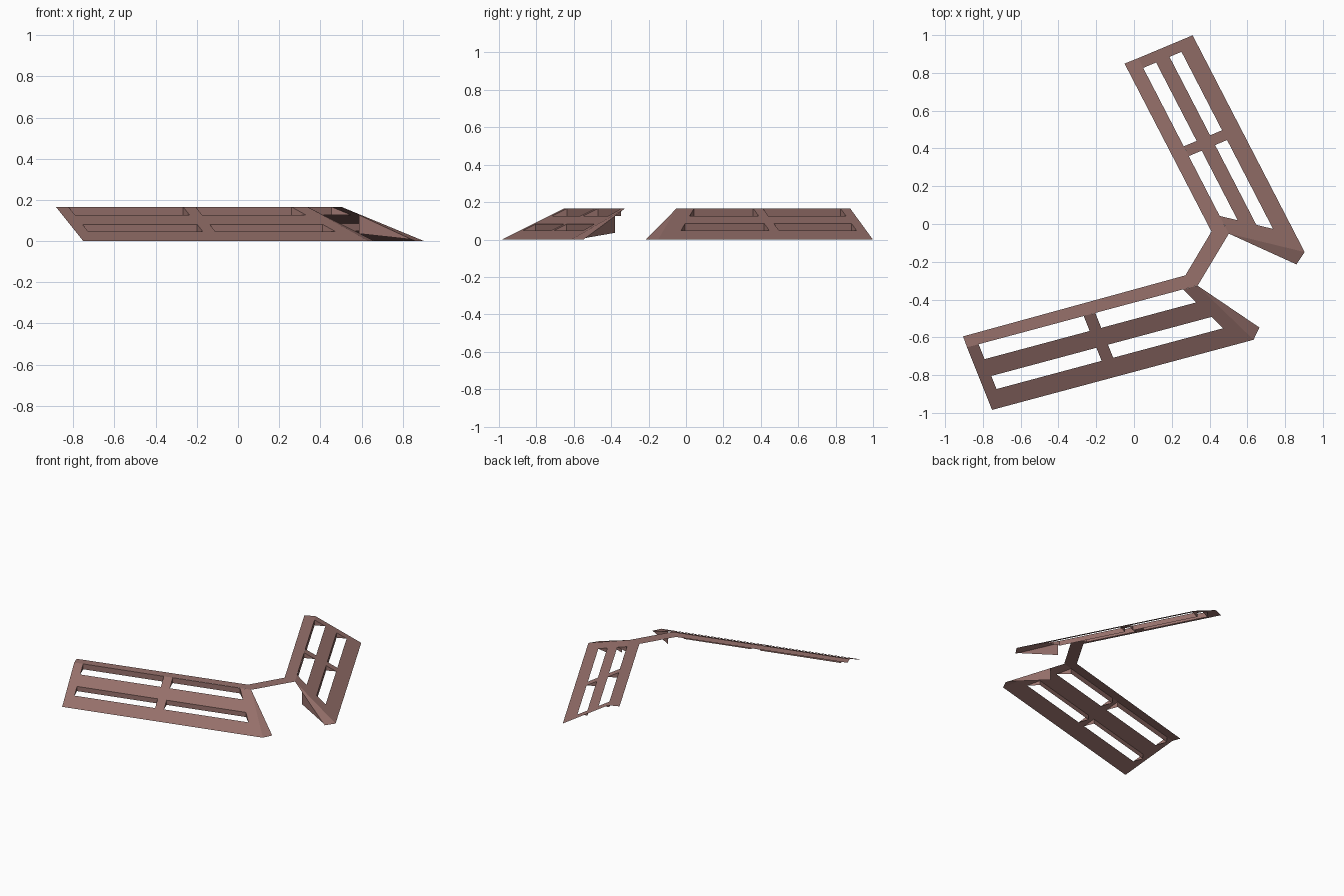
import bpy
from mathutils import Vector

if "Cube" in bpy.data.objects:
    bpy.data.objects.remove(bpy.data.objects["Cube"])

H = 0.166          # height of the upper rim
PX = 189.25        # panel measures below are in drawing units per metre

mat = bpy.data.materials.new("dusty rose brown")
mat.diffuse_color = (0.31, 0.165, 0.148, 1)
mat.use_nodes = True
mat.node_tree.nodes["Principled BSDF"].inputs["Base Color"].default_value = mat.diffuse_color


def make(name, faces, up=False):
    """Mesh object from a list of polygons; up=True turns normals upward."""
    verts, polys, index = [], [], {}
    for f in faces:
        f = [Vector(p) for p in f]
        if up and (f[1] - f[0]).cross(f[2] - f[0]).z < 0:
            f.reverse()
        ids = []
        for p in f:
            k = tuple(round(c, 4) for c in p)
            if k not in index:
                index[k] = len(verts)
                verts.append(p)
            ids.append(index[k])
        polys.append(ids)
    me = bpy.data.meshes.new(name)
    me.from_pydata(verts, [], polys)
    me.materials.append(mat)
    ob = bpy.data.objects.new(name, me)
    bpy.context.collection.objects.link(ob)
    return ob


def panel(name, origin, d, n, left, right, us, vs):
    """Sloped frame with 2 x 2 openings and vertical reveals.
    us: column lines at the top edge, vs: row lines down the slope,
    left / right: slant of the column lines."""
    V = vs[-1]

    def pt(i, v):
        u = us[i] + (right if i >= 4 else left) * v
        xy = Vector(origin) + Vector(d) * u / PX + Vector(n) * v / PX
        return Vector((xy.x, xy.y, H * (1 - v / V)))

    frame, reveals = [], []
    for c in range(5):
        for r in range(4):
            a, b = pt(c, vs[r]), pt(c + 1, vs[r])
            e, f = pt(c + 1, vs[r + 1]), pt(c, vs[r + 1])
            if c in (1, 3) and r in (0, 2):
                # upper wall drops to the height of the lower edge
                a2, b2 = a.copy(), b.copy()
                a2.z = b2.z = f.z
                reveals += [(a, a2, b2, b), (a, f, a2), (b, b2, e)]
            else:
                frame.append((a, b, e, f))
    make(name + "_frame", frame, True)
    make(name + "_opening_walls", reveals)
    return pt(5, 0), pt(5, V)


def corner(name, top, foot, outer):
    """Narrow hip face beside a panel with the triangular plate under its edge."""
    outer = Vector((*outer, 0))
    make(name + "_hip_face", [(top, foot, outer)], True)
    p, q = top.lerp(outer, 0.24), top.lerp(outer, 0.95)
    low = p.copy()
    low.z = 0.036
    make(name + "_hip_plate", [(p, low, q)])


# sloped panels and their hip corners
top, foot = panel("front_panel", (-.884, -.653), (.966, .259), (.259, -.966),
                  .12, .6, (0, 12, 121, 133, 224, 239), (0, 16, 34, 48, 67))
corner("front", top, foot, (.664, -.548))
top, foot = panel("rear_panel", (.022, .878), (.459, -.888), (.888, .459),
                  .08, .87, (0, 11, 99.5, 110.5, 178, 198), (0, 14, 28.5, 41.5, 59))
corner("rear", top, foot, (.86, -.214))

# flat rim strip along the top edges
outer = [(-.905, -.595), (.272, -.272), (.41, -.04), (-.05, .849)]
inner = [(-.884, -.653), (.338, -.325), (.502, -.051), (.022, .878)]
make("top_rim", [[(*p, H) for p in (outer[i], outer[i + 1], inner[i + 1], inner[i])]
                 for i in range(3)], True)
